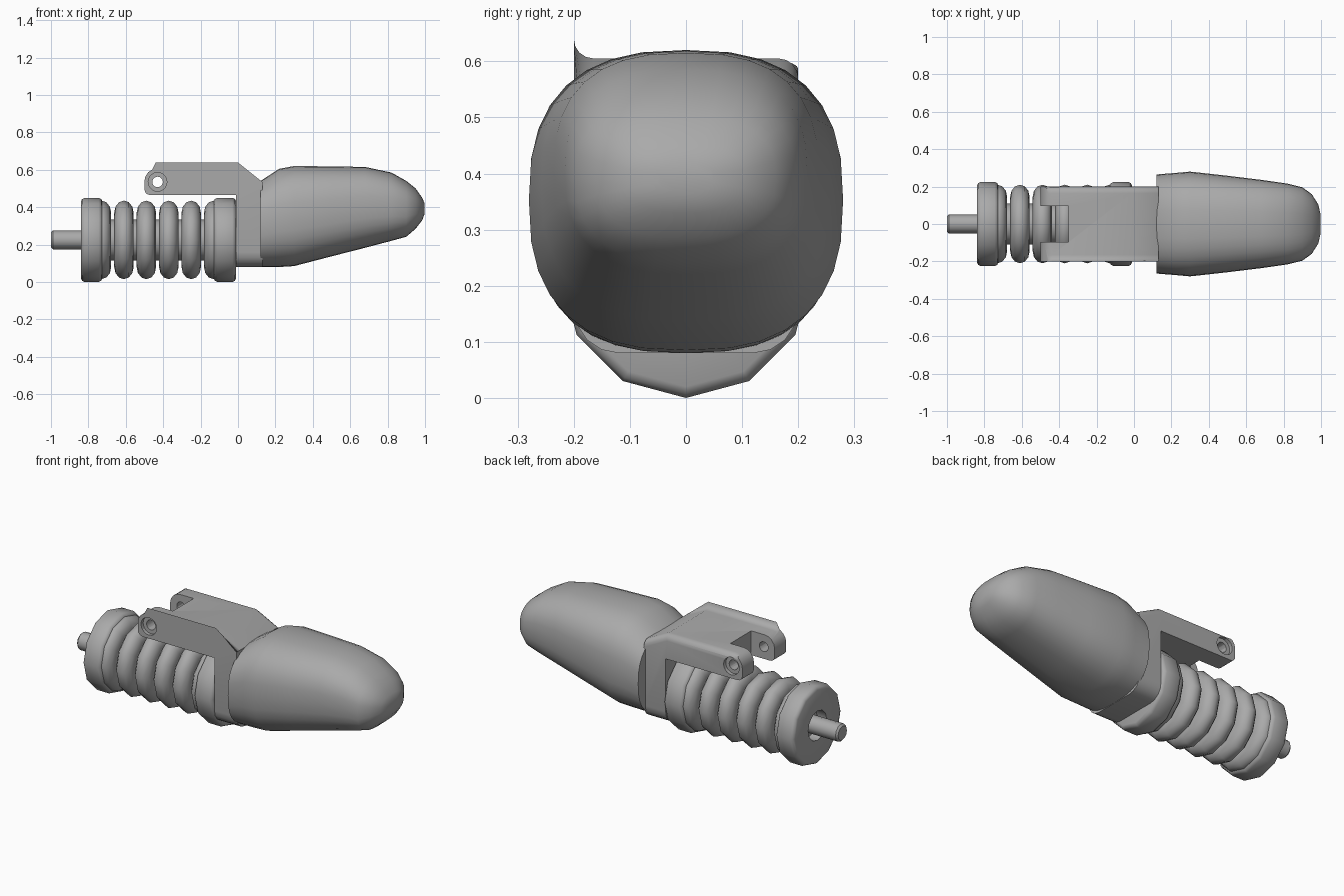
import bpy, bmesh, math
from mathutils import Vector

if "Cube" in bpy.data.objects:
    bpy.data.objects.remove(bpy.data.objects["Cube"])

GREY = (0.4, 0.4, 0.4, 1)
grey = bpy.data.materials.new("plain_grey")
grey.use_nodes = True
grey.diffuse_color = GREY
grey.node_tree.nodes["Principled BSDF"].inputs["Base Color"].default_value = GREY

AXIS_Z = 0.225


def finish(name, bm, angle=40):
    bmesh.ops.recalc_face_normals(bm, faces=bm.faces)
    mesh = bpy.data.meshes.new(name)
    bm.to_mesh(mesh)
    bm.free()
    ob = bpy.data.objects.new(name, mesh)
    bpy.context.collection.objects.link(ob)
    mesh.materials.append(grey)
    bpy.ops.object.select_all(action="DESELECT")
    ob.select_set(True)
    bpy.context.view_layer.objects.active = ob
    bpy.ops.object.shade_smooth_by_angle(angle=math.radians(angle))
    return ob


def skin(bm, rings, close=False, caps=True):
    """Bridge successive rings of points with quads."""
    loops = [[bm.verts.new(p) for p in ring] for ring in rings]
    pairs = list(zip(loops, loops[1:]))
    if close:
        pairs.append((loops[-1], loops[0]))
    for a, b in pairs:
        for i in range(len(a)):
            j = (i + 1) % len(a)
            bm.faces.new((a[i], a[j], b[j], b[i]))
    if caps and not close:
        bm.faces.new(loops[0])
        bm.faces.new(loops[-1])


def lathe(name, profile, sides=12, close=False):
    """Turn (x, radius) points round the rod axis."""
    turns = [math.tau * i / sides for i in range(sides)]
    bm = bmesh.new()
    skin(bm, [[(x, r * math.sin(t), AXIS_Z - r * math.cos(t)) for t in turns]
              for x, r in profile], close)
    return finish(name, bm)


def cut(target, cutter):
    """Subtract a cutter and discard it."""
    cutter.hide_render = True
    mod = target.modifiers.new("cut", "BOOLEAN")
    mod.operation, mod.solver, mod.object = "DIFFERENCE", "EXACT", cutter
    bpy.ops.object.select_all(action="DESELECT")
    bpy.context.view_layer.objects.active = target
    target.select_set(True)
    bpy.ops.object.modifier_apply(modifier=mod.name)
    bpy.data.objects.remove(cutter)


# Rod and bellows core
lathe("rod", [(-1, 0.04), (-0.99, 0.05), (-0.1, 0.05)])
lathe("bellows_core", [(-0.78, 0.11), (-0.05, 0.11)])

# End collars with rounded rims; the outer one is open around the rod
for name, a, b in (("outer_collar", -0.84, -0.725), ("inner_collar", -0.13, -0.01)):
    lathe(name, [(a + 0.03, 0.085), (a, 0.085), (a, 0.205), (a + 0.006, 0.218),
                 (a + 0.02, 0.225), (b - 0.02, 0.225), (b - 0.006, 0.218),
                 (b, 0.205), (b, 0.085)], close=True)

# Bellows rings
for n in range(6):
    x = -0.73 + 0.12 * n
    steps = [math.tau * k / 12 for k in range(12)]
    lathe(f"bellows_ring_{n + 1}",
          [(x + 0.052 * math.cos(s), 0.145 + 0.065 * math.sin(s)) for s in steps],
          close=True)

# Bracket: side profile pulled across the width, with rounded long edges
side = [(-0.01, 0.605), (0.13, 0.535), (0.13, 0.08), (-0.01, 0.08), (-0.01, 0.465)]
for cx, cz, r, start in ((-0.47, 0.495, 0.03, 270), (-0.435, 0.54, 0.065, 180)):
    for k in range(5):
        t = math.radians(start - 22.5 * k)
        side.append((cx + r * math.cos(t), cz + r * math.sin(t)))
bm = bmesh.new()
skin(bm, [[(x, y, z) for x, z in side] for y in (-0.2, 0.2)])


def round_edges(test, width):
    edges = [e for e in bm.edges
             if abs(e.verts[0].co.y - e.verts[1].co.y) < 0.001
             and all(test(v.co) for v in e.verts)]
    bmesh.ops.bevel(bm, geom=edges, offset=width, segments=4, profile=0.5,
                    affect="EDGES")


round_edges(lambda p: p.z < 0.09, 0.08)
round_edges(lambda p: p.z > 0.6 or (p.x > 0.1 and p.z > 0.5), 0.035)
bracket = finish("bracket", bm)

# Fork slot and stepped pin hole
bpy.ops.mesh.primitive_cube_add(size=1, location=(-0.45, 0, 0.53))
slot = bpy.context.object
slot.scale = (0.2, 0.19, 0.3)
cut(bracket, slot)
for radius, depth, y in ((0.028, 0.6, 0), (0.05, 0.04, 0.2), (0.05, 0.04, -0.2)):
    bpy.ops.mesh.primitive_cylinder_add(vertices=20, radius=radius, depth=depth,
                                        location=(-0.43, y, 0.535),
                                        rotation=(math.pi / 2, 0, 0))
    cut(bracket, bpy.context.object)
bpy.ops.object.shade_smooth_by_angle(angle=math.radians(35))

# Tapered shell: rounded-square sections (x, bottom, top, half width)
sections = [(0.12, 0.08, 0.54, 0.265), (0.22, 0.08, 0.605, 0.273),
            (0.30, 0.085, 0.62, 0.28), (0.50, 0.137, 0.618, 0.258),
            (0.68, 0.183, 0.615, 0.236), (0.82, 0.22, 0.585, 0.216),
            (0.90, 0.242, 0.54, 0.196), (0.95, 0.285, 0.50, 0.16),
            (0.985, 0.33, 0.45, 0.105), (0.998, 0.365, 0.42, 0.05)]


def rounded(v, power):
    return math.copysign(abs(v) ** power, v)


bm = bmesh.new()
rings = []
for x, low, high, half in sections:
    ring = []
    for i in range(32):
        t = math.tau * i / 32
        ring.append((x, half * rounded(math.cos(t), 0.78),
                     (low + high) / 2 + (high - low) / 2 * rounded(math.sin(t), 0.78)))
    rings.append(ring)
skin(bm, rings)
finish("shell", bm, 45)
